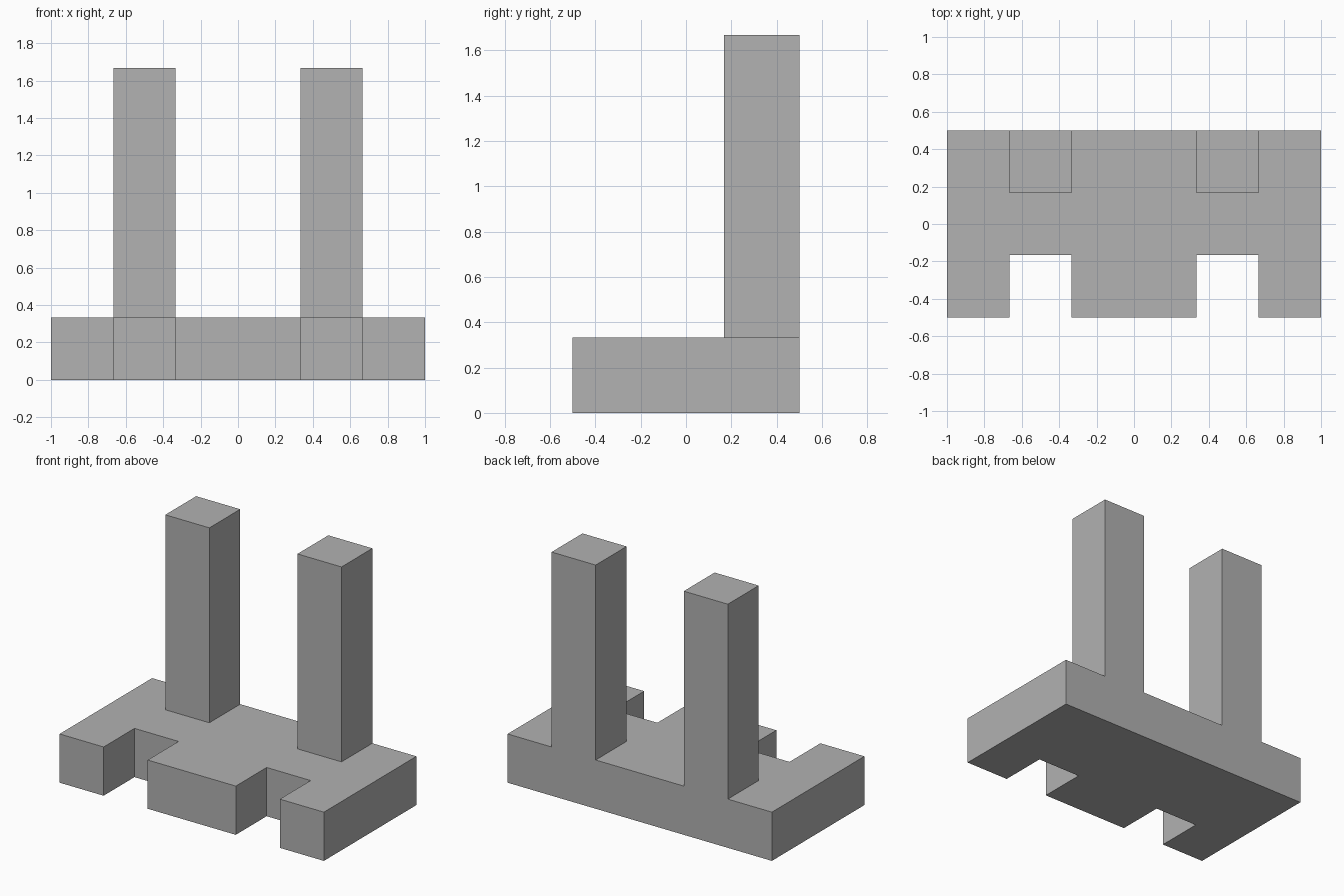
import bpy
import bmesh
import math

cube = bpy.data.objects.get("Cube")
if cube:
    bpy.data.objects.remove(cube, do_unlink=True)

U = 1 / 3  # module: every part is a whole number of these

grey = bpy.data.materials.new("plain_grey")
grey.use_nodes = True
colour = (0.445, 0.445, 0.445, 1)
grey.diffuse_color = colour
grey.node_tree.nodes["Principled BSDF"].inputs["Base Color"].default_value = colour


def raise_faces(bm, faces, height):
    """Extrude faces straight up and return the new top faces."""
    new = bmesh.ops.extrude_face_region(bm, geom=faces)["geom"]
    verts = [g for g in new if isinstance(g, bmesh.types.BMVert)]
    bmesh.ops.translate(bm, verts=verts, vec=(0, 0, height))
    return [g for g in new if isinstance(g, bmesh.types.BMFace)]


def in_column(face):
    """True for the cells in line with the notches and posts."""
    return abs(abs(face.calc_center_median().x) - 1.5 * U) < 0.1


bm = bmesh.new()

# Plan of the base: square cells, leaving out the two front notches
for col in range(6):
    for row in range(3):
        if row == 0 and col in (1, 4):
            continue
        x, y = (col - 3) * U, (row - 1.5) * U
        bm.faces.new([bm.verts.new((x + dx * U, y + dy * U, 0))
                      for dx, dy in ((0, 0), (1, 0), (1, 1), (0, 1))])
bmesh.ops.remove_doubles(bm, verts=bm.verts[:], dist=0.001)

# Base slab
top = raise_faces(bm, bm.faces[:], U)

# Two posts rising flush with the back edge
posts = [f for f in top if in_column(f) and f.calc_center_median().y > 0.2]
raise_faces(bm, posts, 4 * U)

# Merge coplanar cells into clean flat faces
bmesh.ops.recalc_face_normals(bm, faces=bm.faces[:])
bmesh.ops.dissolve_limit(bm, angle_limit=math.radians(1),
                         verts=bm.verts[:], edges=bm.edges[:])

mesh = bpy.data.meshes.new("notched_base_with_posts")
bm.to_mesh(mesh)
bm.free()
mesh.materials.append(grey)
bpy.context.collection.objects.link(bpy.data.objects.new("notched_base_with_posts", mesh))
